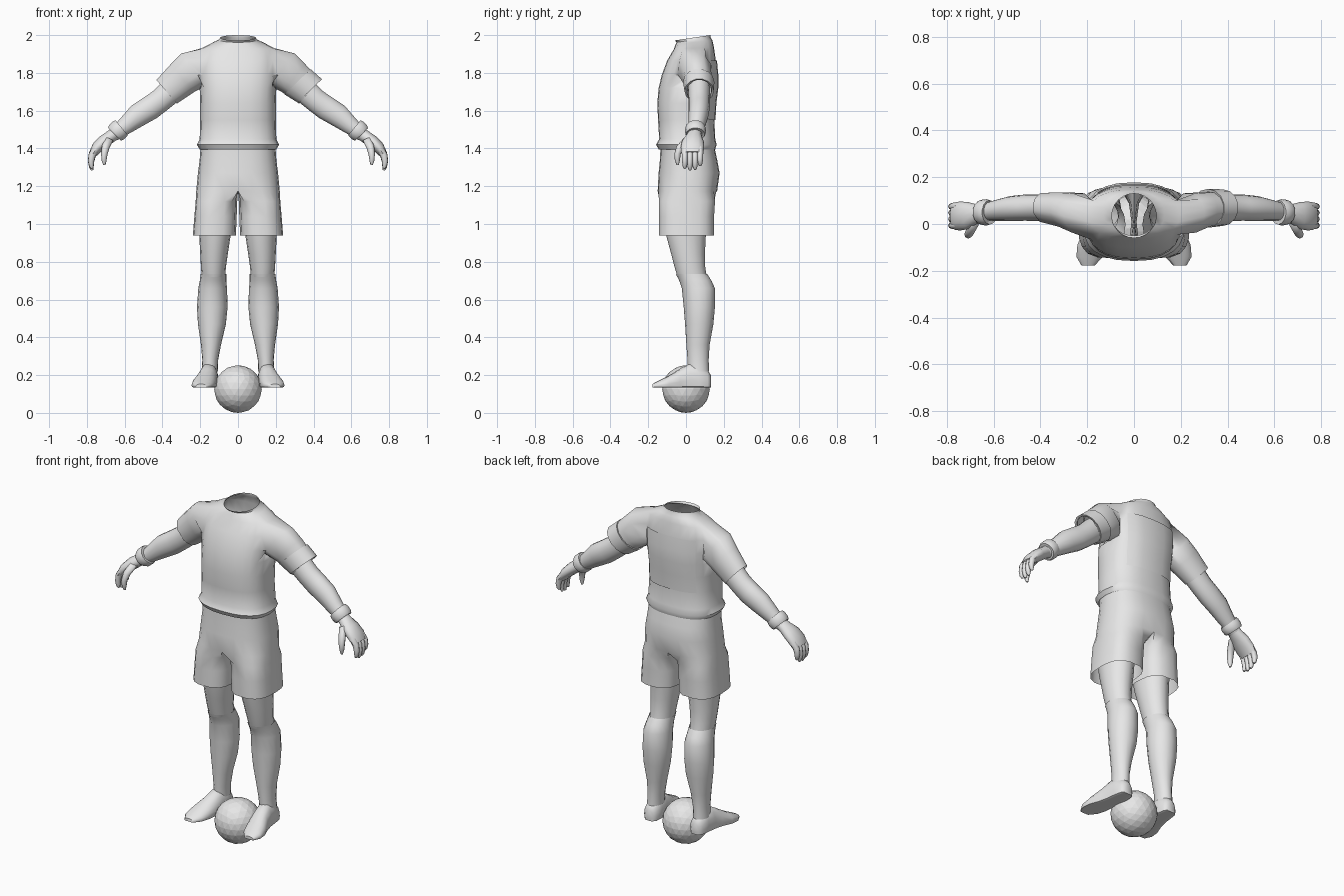
import bpy, bmesh, math
from mathutils import Vector

if "Cube" in bpy.data.objects:
    bpy.data.objects.remove(bpy.data.objects["Cube"])

grey = bpy.data.materials.new("plain_grey")
grey.diffuse_color = (0.8, 0.8, 0.8, 1)
grey.use_nodes = True
grey.node_tree.nodes["Principled BSDF"].inputs["Base Color"].default_value = grey.diffuse_color
N = 24


def add_loft(bm, rings, cap_start=False, cap_end=False, skip=None):
    """Skin a list of closed rings that share a point count."""
    vs = [[bm.verts.new(p) for p in r] for r in rings]
    n = len(rings[0])
    for i in range(len(vs) - 1):
        for j in range(n):
            if skip and skip(i, j):
                continue
            k = (j + 1) % n
            bm.faces.new((vs[i][j], vs[i][k], vs[i + 1][k], vs[i + 1][j]))
    if cap_start:
        bm.faces.new(vs[0])
    if cap_end:
        bm.faces.new(vs[-1])


def finish(name, bm, angle=45, smooth=True):
    bmesh.ops.remove_doubles(bm, verts=bm.verts, dist=0.0005)
    bmesh.ops.recalc_face_normals(bm, faces=bm.faces)
    me = bpy.data.meshes.new(name)
    bm.to_mesh(me)
    bm.free()
    me.materials.append(grey)
    ob = bpy.data.objects.new(name, me)
    bpy.context.collection.objects.link(ob)
    if smooth:
        bpy.ops.object.select_all(action='DESELECT')
        ob.select_set(True)
        bpy.context.view_layer.objects.active = ob
        bpy.ops.object.shade_smooth_by_angle(angle=math.radians(angle))
    return ob


def spow(v, p):
    return math.copysign(abs(v) ** p, v)


def flat_ring(z, cx, rx, yf, yb, p=1.0, tilt=0.0, n=N):
    """Horizontal rounded ring between front yf and back yb."""
    cy, ry = (yf + yb) / 2, (yb - yf) / 2
    out = []
    for k in range(n):
        a = 2 * math.pi * k / n
        y = ry * spow(math.sin(a), p)
        out.append(Vector((cx + rx * spow(math.cos(a), p), cy + y, z + tilt * y)))
    return out


def limb_frames(path, s):
    """Centre, in-plane normal, radius and depth along an arm-like path (x, y, z, r, ry)."""
    pts = [Vector((s * p[0], p[1], p[2])) for p in path]
    for i, p in enumerate(path):
        t = pts[min(i + 1, len(pts) - 1)] - pts[max(i - 1, 0)]
        yield pts[i], Vector((-t.z, 0, t.x)).normalized() * s, p[3], p[4]


def tube(name, path, s, n=12, caps=(False, False), angle=45):
    rings = []
    for c, u, r, ry in limb_frames(path, s):
        rings.append([c + u * r * math.sin(2 * math.pi * k / n)
                      + Vector((0, ry * math.cos(2 * math.pi * k / n), 0)) for k in range(n)])
    bm = bmesh.new()
    add_loft(bm, rings, *caps)
    return finish(name, bm, angle)


# Shirt body: z, half width, front, back, squareness, tilt
body = [(1.395, .203, -.145, .155, .8, 0), (1.42, .218, -.158, .162, .8, 0),
        (1.45, .203, -.142, .155, .8, 0), (1.55, .200, -.148, .150, .8, 0),
        (1.64, .200, -.152, .155, .8, 0), (1.72, .203, -.145, .165, .8, 0),
        (1.79, .207, -.128, .165, .8, 0), (1.865, .207, -.10, .158, .8, 0),
        (1.93, .195, -.065, .148, .85, .05), (1.962, .13, -.055, .14, .9, .1),
        (1.975, .10, -.05, .13, 1, .15), (1.986, .095, -.06, .13, 1, .15)]
rings = [flat_ring(z, 0, rx, f, b, p, t) for z, rx, f, b, p, t in body]
LO, HI = 5, 8
bm = bmesh.new()
add_loft(bm, rings, skip=lambda i, j: LO <= i < HI and j in (22, 23, 0, 1, 10, 11, 12, 13))

# Sleeves grow out of the armholes
sleeve = [(.235, .045, 1.818, .108, .092), (.295, .06, 1.772, .097, .08),
          (.378, .07, 1.70, .083, .068)]
for s, mid in ((1, 0), (-1, 12)):
    cols = [(mid + d) % N for d in range(-2, 3)]
    loop = [rings[LO][c] for c in cols] + [rings[i][cols[-1]] for i in range(LO + 1, HI)]
    loop += [rings[HI][c] for c in reversed(cols)]
    loop += [rings[i][cols[0]] for i in range(HI - 1, LO, -1)]
    angs = [math.atan2(p.z - 1.826, (p.y - .02) * 1.15) for p in loop]
    out = [loop]
    for c, u, r, ry in limb_frames(sleeve, s):
        out.append([c + u * r * math.sin(a) + Vector((0, ry * math.cos(a), 0)) for a in angs])
    add_loft(bm, out)
finish("shirt", bm, 50)

# Thin panel on the back of the shirt
bm = bmesh.new()
grid = [[bm.verts.new(p + Vector((0, .006, 0))) for p in rings[i][3:10]] for i in range(3, 8)]
for a, b in zip(grid, grid[1:]):
    for j in range(6):
        bm.faces.new((a[j + 1], a[j], b[j], b[j + 1]))
finish("back_panel", bm)

# Shorts: hips, then two legs split at the crotch
hips = [flat_ring(1.41, 0, .198, -.135, .15, .8), flat_ring(1.34, 0, .203, -.138, .165, .8),
        flat_ring(1.27, 0, .212, -.145, .178, .8), flat_ring(1.175, 0, .221, -.15, .165, .8)]
bm = bmesh.new()
add_loft(bm, hips)
for s in (1, -1):
    idx = [(k if s > 0 else 12 - k) % N for k in range(-6, 7)]
    half = [hips[-1][k] for k in idx]
    front, back = half[0], half[-1]
    half += [back.lerp(front, t) for t in (.25, .5, .75)]
    angs = [math.atan2(p.y - .005, (p.x * s - .11) * 1.35) for p in half]
    out = [half]
    for z, cx, rx, f, b in ((1.12, .114, .110, -.145, .155), (1.04, .119, .112, -.145, .15),
                            (.94, .125, .114, -.145, .15)):
        cy, ry = (f + b) / 2, (b - f) / 2
        out.append([Vector((s * (cx + rx * spow(math.cos(a), .75)),
                            cy + ry * spow(math.sin(a), .75), z)) for a in angs])
    add_loft(bm, out)
finish("shorts", bm, 50)

leg = [(1.0, .122, .086, -.115, .11), (.94, .122, .083, -.105, .105), (.84, .127, .073, -.078, .10),
       (.77, .130, .066, -.06, .102), (.72, .130, .062, -.045, .11)]
sock = [(.72, .130, .063, -.047, .112), (.735, .130, .068, -.052, .112), (.70, .132, .070, -.036, .135),
        (.66, .134, .076, -.022, .153), (.56, .136, .081, -.012, .153), (.47, .138, .074, -.005, .145),
        (.36, .143, .053, .002, .125), (.28, .147, .042, .008, .12), (.22, .15, .043, .01, .122)]
# Foot: y, centre x, half width, top height
foot = [(.132, .150, .026, .20), (.115, .150, .042, .225), (.07, .152, .048, .26), (.02, .156, .05, .262),
        (-.03, .164, .054, .235), (-.09, .180, .062, .198), (-.14, .190, .056, .173), (-.178, .196, .028, .153)]
arm = [(.31, .07, 1.745, .066, .056), (.36, .07, 1.70, .068, .058), (.41, .07, 1.655, .064, .057),
       (.465, .07, 1.615, .066, .056), (.53, .066, 1.575, .063, .053), (.59, .058, 1.525, .049, .045),
       (.64, .052, 1.485, .038, .036), (.66, .048, 1.47, .034, .034)]
band = [(.622, .05, 1.505, .037, .038), (.616, .05, 1.510, .052, .052), (.628, .05, 1.50, .056, .056),
        (.646, .05, 1.484, .055, .055), (.655, .05, 1.475, .048, .050), (.65, .05, 1.48, .036, .036)]
palm = [(.645, .048, 1.482, .033, .034), (.675, .042, 1.462, .033, .043), (.71, .036, 1.437, .034, .058),
        (.745, .034, 1.405, .031, .062), (.768, .034, 1.372, .022, .058)]
thumb = [(.68, .005, 1.452, .022, .02), (.70, -.03, 1.41, .021, .021), (.708, -.045, 1.37, .017, .017),
         (.709, -.046, 1.335, .013, .013), (.707, -.044, 1.312, .006, .006)]

for s, side in ((1, "left"), (-1, "right")):
    for name, prof in (("leg", leg), ("sock", sock)):
        bm = bmesh.new()
        add_loft(bm, [flat_ring(z, s * cx, rx, f, b, 1, 0, 16) for z, cx, rx, f, b in prof])
        finish(f"{side}_{name}", bm)

    # Shoe with a flat sole
    bm = bmesh.new()
    out = []
    for y, cx, w, top in foot:
        h = top - .135
        out.append([Vector((s * cx + w * spow(math.cos(a), .85), y,
                            max(.135, .135 + .3 * h + .7 * h * math.sin(a))))
                    for a in (2 * math.pi * k / 16 for k in range(16))])
    add_loft(bm, out, True, True)
    finish(f"{side}_shoe", bm, 50)

    # Arm, wristband and hand
    tube(f"{side}_arm", arm, s, 14)
    tube(f"{side}_wristband", band, s, 14)
    tube(f"{side}_palm", palm, s, 12, (True, True), 60)
    tube(f"{side}_thumb", thumb, s, 8, (True, True), 60)
    for i, length in enumerate((.92, 1.0, .97, .8)):
        y = -.006 + .027 * i
        path = [(.75, y, 1.402, .018, .016), (.772, y, 1.402 - .04 * length, .019, .016),
                (.778, y, 1.402 - .075 * length, .016, .015),
                (.776, y, 1.402 - .103 * length, .012, .012),
                (.772, y, 1.402 - .118 * length, .006, .006)]
        tube(f"{side}_finger_{i + 1}", path, s, 8, (True, True), 60)

# Band around one sleeve
armband = [(.318, .067, 1.75, .086, .07), (.315, .067, 1.753, .099, .083),
           (.38, .07, 1.705, .092, .078), (.377, .07, 1.708, .08, .066)]
bm = bmesh.new()
d = Vector((.72, 0, .69))
add_loft(bm, [[Vector(p[:3]) + d * p[3] * math.sin(2 * math.pi * k / 14)
               + Vector((0, p[4] * math.cos(2 * math.pi * k / 14), 0)) for k in range(14)]
              for p in armband])
finish("armband", bm)

# Faceted ball
bm = bmesh.new()
bmesh.ops.create_icosphere(bm, subdivisions=3, radius=.126)
bmesh.ops.translate(bm, verts=bm.verts, vec=(0, 0, .126))
finish("ball", bm, smooth=False)
